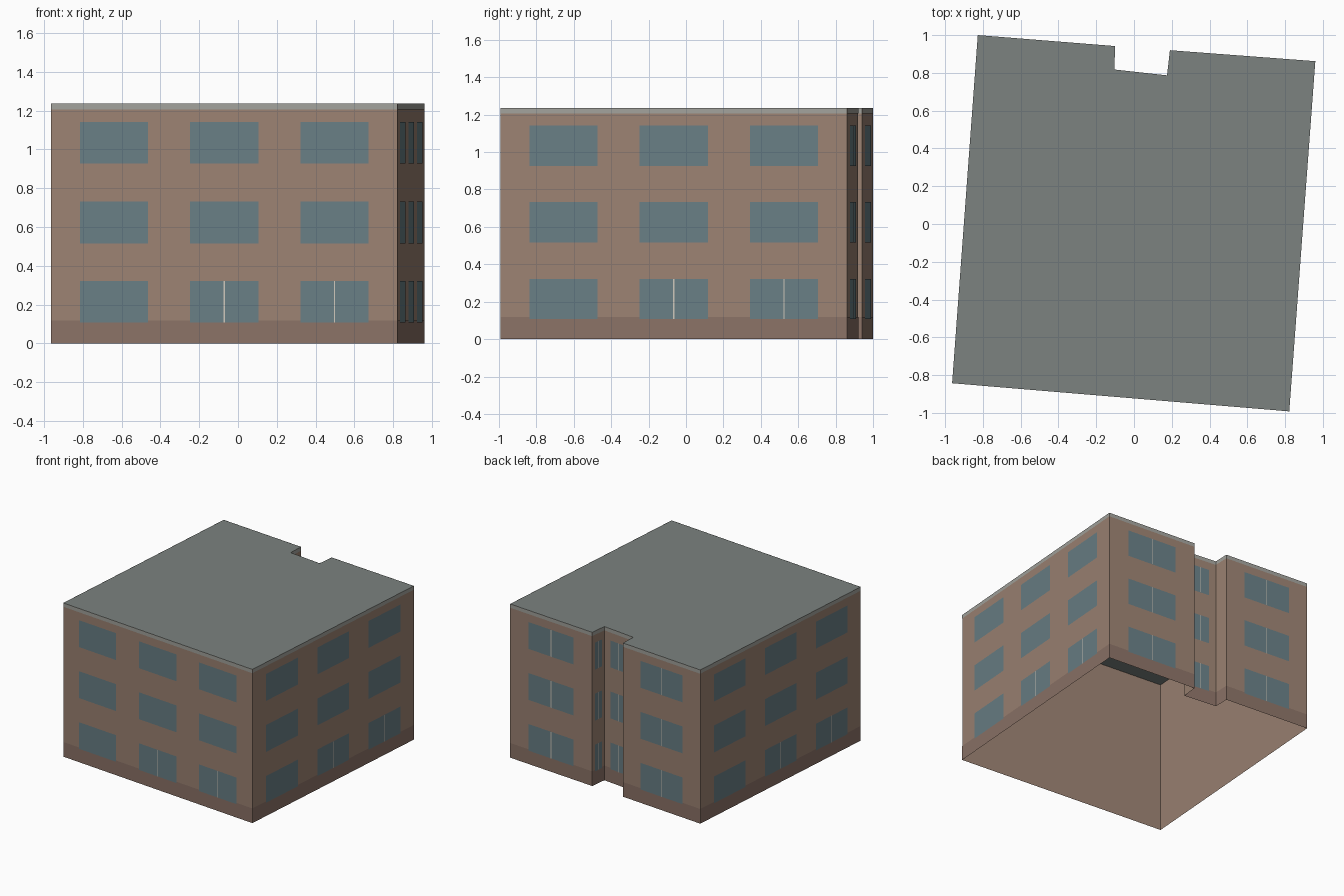
import bpy, bmesh
from mathutils import Vector

if "Cube" in bpy.data.objects:
    bpy.data.objects.remove(bpy.data.objects["Cube"])

HEIGHT = 1.235
# footprint corners, counter-clockwise from the front left
PLAN = [Vector(p) for p in [(-0.963, -0.843), (0.822, -0.992), (0.96, 0.862), (0.19, 0.92),
                            (0.175, 0.787), (-0.104, 0.818), (-0.10, 0.942), (-0.827, 1.0)]]
FLOORS = [(0.108, 0.322), (0.516, 0.732), (0.926, 1.142)]


def material(name, rgb):
    m = bpy.data.materials.new(name)
    m.diffuse_color = (*rgb, 1)
    m.use_nodes = True
    m.node_tree.nodes["Principled BSDF"].inputs["Base Color"].default_value = m.diffuse_color
    return m


def make_object(name, bm, *mats):
    me = bpy.data.meshes.new(name)
    bm.to_mesh(me)
    bm.free()
    for m in mats:
        me.materials.append(m)
    ob = bpy.data.objects.new(name, me)
    bpy.context.collection.objects.link(ob)
    return ob


def panel(bm, wall, s0, s1, z0, z1, lift):
    """Flat panel on a wall between distances s0..s1 along it, facing outward."""
    a, b = PLAN[wall], PLAN[(wall + 1) % len(PLAN)]
    d = (b - a).normalized()
    out = Vector((d.y, -d.x)) * lift
    p, q = a + d * s0 + out, a + d * s1 + out
    bm.faces.new([bm.verts.new((v.x, v.y, z)) for v, z in ((p, z0), (q, z0), (q, z1), (p, z1))])


brick = material("brick", (0.33, 0.225, 0.17))
base = material("base_brick", (0.26, 0.17, 0.135))
glass = material("glass", (0.14, 0.21, 0.235))
trim = material("trim", (0.36, 0.36, 0.33))
slate = material("slate", (0.2, 0.225, 0.215))
frame = material("frame", (0.62, 0.58, 0.5))

# outer walls, open underneath
bm = bmesh.new()
low = [bm.verts.new((p.x, p.y, 0)) for p in PLAN]
high = [bm.verts.new((p.x, p.y, HEIGHT)) for p in PLAN]
n = len(PLAN)
for i in range(n):
    j = (i + 1) % n
    bm.faces.new((low[i], low[j], high[j], high[i]))
make_object("walls", bm, brick)

# flat roof
bm = bmesh.new()
bm.faces.new([bm.verts.new((p.x, p.y, HEIGHT)) for p in PLAN])
make_object("roof", bm, slate)

# surface bands, windows and window bars
plinth, cornice, windows, bars = (bmesh.new() for _ in range(4))
for w in range(n):
    length = (PLAN[(w + 1) % n] - PLAN[w]).length
    panel(plinth, w, 0, length, 0, 0.118, 0.001)
    panel(cornice, w, 0, length, 1.205, HEIGHT, 0.001)
    if w == 5:      # blank side of the recess
        continue
    wide = length > 1.5
    centres = (0.182, 0.5, 0.818) if wide else (0.5,)
    half = length * (0.0985 if wide else 0.275)
    for f, (z0, z1) in enumerate(FLOORS):
        for k, c in enumerate(centres):
            s = c * length
            panel(windows, w, s - half, s + half, z0, z1, 0.002)
            if not wide or (f == 0 and k > 0):
                panel(bars, w, s - 0.003, s + 0.003, z0, z1, 0.003)
make_object("plinth", plinth, base)
make_object("cornice", cornice, trim)
make_object("windows", windows, glass)
make_object("window_bars", bars, frame)
